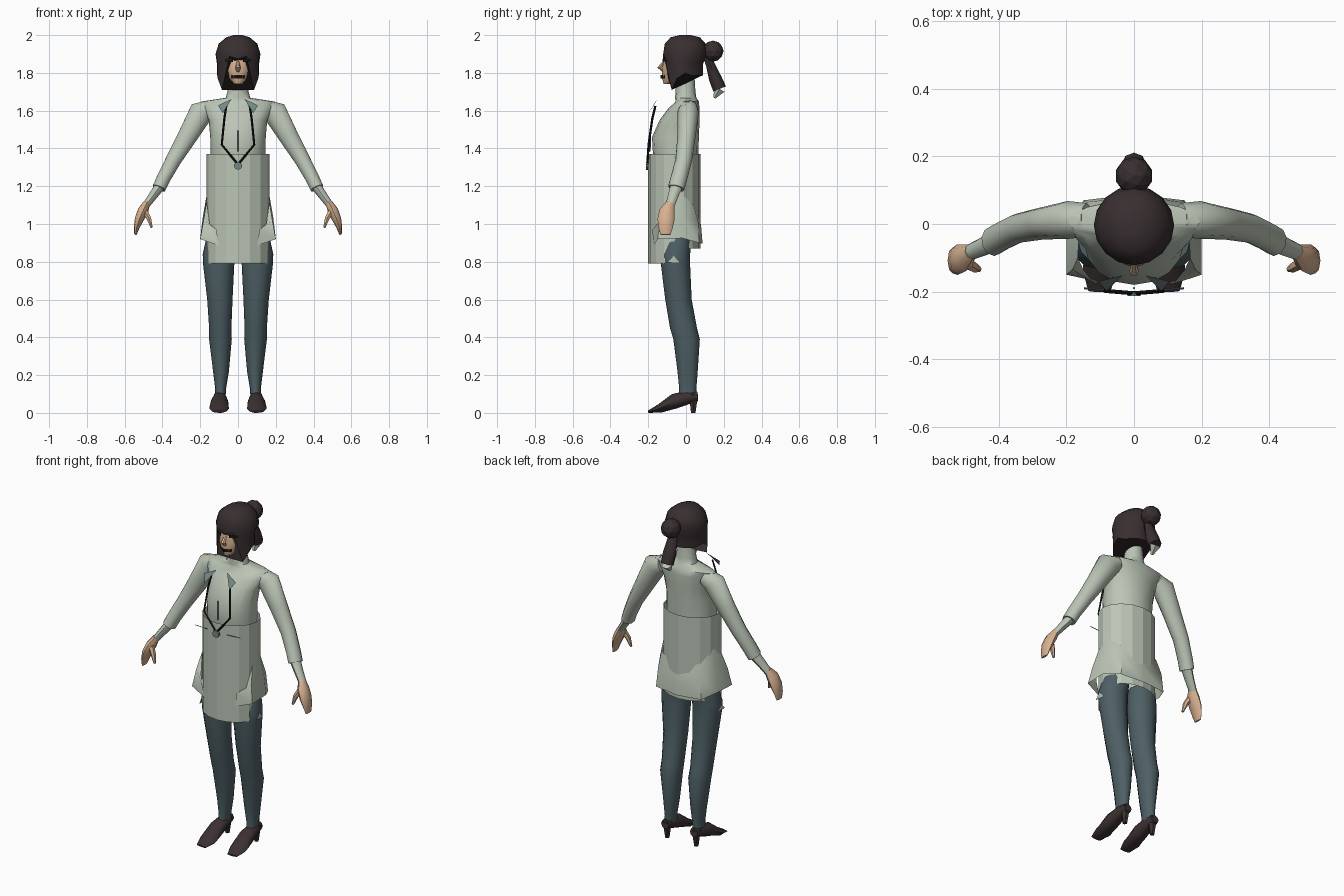
import bpy, bmesh, math
from mathutils import Vector


def material(name, r, g, b):
    m = bpy.data.materials.new(name)
    m.diffuse_color = (r, g, b, 1)
    return m


KNIT = material("pale sage knit", 0.50, 0.56, 0.47)
TIGHTS = material("slate tights", 0.075, 0.115, 0.13)
HAIR = material("dark brown hair", 0.040, 0.028, 0.030)
SKIN = material("warm skin", 0.68, 0.44, 0.28)
SHOE = material("dark brown leather", 0.045, 0.030, 0.032)
BLACK = material("black", 0.008, 0.008, 0.008)
TEAL = material("dull teal", 0.17, 0.25, 0.23)


def strips(name, rows, mat, closed=True, caps=True, smooth=50):
    """Skin consecutive rows of points with quads."""
    bm = bmesh.new()
    vr = [[bm.verts.new(p) for p in row] for row in rows]
    n = len(rows[0])
    for a, b in zip(vr, vr[1:]):
        for i in range(n if closed else n - 1):
            j = (i + 1) % n
            bm.faces.new((a[i], a[j], b[j], b[i]))
    if caps and closed:
        bm.faces.new(vr[0])
        bm.faces.new(vr[-1])
    bmesh.ops.recalc_face_normals(bm, faces=bm.faces)
    me = bpy.data.meshes.new(name)
    bm.to_mesh(me)
    bm.free()
    me.materials.append(mat)
    ob = bpy.data.objects.new(name, me)
    bpy.context.collection.objects.link(ob)
    if smooth:
        bpy.ops.object.select_all(action='DESELECT')
        ob.select_set(True)
        bpy.context.view_layer.objects.active = ob
        bpy.ops.object.shade_smooth_by_angle(angle=math.radians(smooth))
    return ob


def ring(c, u, v, a, b, n):
    return [Vector(c) + u * a * math.cos(t) + v * b * math.sin(t)
            for t in (2 * math.pi * i / n for i in range(n))]


X, Y = Vector((1, 0, 0)), Vector((0, 1, 0))


def stack(name, levels, mat, n=12, cx=0, **kw):
    """Horizontal rings: z, half width, front y, back y, optional x offset."""
    rows = [ring((cx + (l[4] if len(l) > 4 else 0), (l[2] + l[3]) / 2, l[0]),
                 X, Y, l[1], (l[3] - l[2]) / 2, n) for l in levels]
    return strips(name, rows, mat, **kw)


def limb(name, path, mat, n=8, ref=Y, side=1, **kw):
    """Rings across a path: x, y, z, radius along ref, radius across."""
    pts = [Vector((p[0] * side, p[1], p[2])) for p in path]
    rows = []
    for i, p in enumerate(path):
        t = (pts[min(i + 1, len(pts) - 1)] - pts[max(i - 1, 0)]).normalized()
        u = (ref - t * ref.dot(t)).normalized()
        rows.append(ring(pts[i], u, t.cross(u), p[3], p[4], n))
    return strips(name, rows, mat, **kw)


# Sweater body with high collar
stack("sweater_body", [
    (1.25, .140, -.16, .06), (1.37, .145, -.175, .066), (1.46, .147, -.18, .068),
    (1.55, .155, -.14, .072), (1.61, .185, -.095, .072), (1.648, .195, -.055, .068),
    (1.668, .065, -.058, .055), (1.70, .056, -.055, .05), (1.78, .047, -.055, .045)],
    KNIT, n=16)

# Straight faceted tunic, longer at the front
tunic = []
for z in (1.37, 0.79):
    row = ring((0, -.0625, z), X, Y, .168, .138, 16)
    if z < 1:
        for p in row:
            if p.y > -.11:
                p.z = .87
    tunic.append(row)
strips("tunic", tunic, KNIT, caps=False, smooth=0)

# Flared jacket hem, open at the front
top = [(.15, -.135, 1.00), (.166, -.10, 1.12), (.163, -.03, 1.17), (.125, .04, 1.10), (0, .07, 1.04)]
mid = [(.115, -.178, .97), (.182, -.135, 1.02), (.186, -.02, 1.04), (.14, .065, 1.01), (0, .08, .99)]
low = [(.10, -.172, .885), (.20, -.15, .92), (.20, -.02, .925), (.15, .07, .90), (0, .088, .895)]
hem = [r + [(-x, y, z) for x, y, z in reversed(r[:-1])] for r in (top, mid, low)]
strips("jacket_hem", hem, KNIT, closed=False)

# Head, nose, eyes and mouth
stack("head", [
    (1.742, .022, -.118, -.06), (1.775, .058, -.128, .03), (1.82, .080, -.126, .075),
    (1.89, .092, -.118, .09), (1.95, .075, -.09, .08)], SKIN, n=16)
limb("nose", [(0, -.117, 1.86, .007, .006), (0, -.140, 1.828, .014, .014),
              (0, -.122, 1.808, .010, .006)], SKIN, n=6, ref=X)
strips("mouth", [[(-.038, -.112, z), (0, -.136, z), (.038, -.112, z)]
                 for z in (1.771, 1.789)], BLACK, closed=False, smooth=0)

# Hair cap: short fringe, pointed side locks, longer nape
cap = [ring((0, -.004, z), X, Y, a, b, 16) for z, a, b in
       ((2.0, .025, .03), (1.988, .062, .078), (1.955, .102, .108), (1.90, .119, .117))]
edge = ring((0, -.004, 1.9), X, Y, .120, .118, 16)
for i, p in enumerate(edge):
    f = -math.sin(2 * math.pi * i / 16)
    if f > .8:
        p.z = 1.888 if i % 2 else 1.875
    elif f > .6:
        p.z = 1.71
        p.y += .012
    elif f > .2:
        p.z = 1.77
        p.x *= .97
    elif f > -.2:
        p.z = 1.80
        p.x *= .93
    else:
        p.z = 1.785
        p.x *= .8
        p.y *= .8
back = [p.copy() for p in edge]
for p, e in zip(back, edge):
    p.z = max(e.z, 1.85) - .0
strips("hair_cap", cap + [back, edge], HAIR)

# Bun and short ponytail
bpy.ops.mesh.primitive_ico_sphere_add(subdivisions=2, radius=.056, location=(0, .143, 1.915))
bun = bpy.context.object
bun.name = "hair_bun"
bun.data.materials.append(HAIR)
limb("ponytail", [(0, .115, 1.88, .022, .022), (0, .13, 1.84, .032, .024),
                  (0, .155, 1.77, .040, .034), (0, .178, 1.715, .036, .036)], HAIR, ref=X)
limb("ponytail_tip", [(0, .178, 1.715, .034, .034), (0, .150, 1.668, .008, .008)], KNIT, n=6, ref=X)

for s, tag in ((1, "left"), (-1, "right")):
    # Eyes and brows
    strips("eye_" + tag, [[(s * .027, -.124, z), (s * .048, -.115, z + .003), (s * .068, -.099, z)]
                          for z in (1.857, 1.874)], BLACK, closed=False, smooth=0)

    # Sleeve with a loose cuff and a narrow wrist
    limb("sleeve_" + tag, [
        (.14, .012, 1.615, .050, .045), (.195, .012, 1.592, .056, .068),
        (.27, .002, 1.46, .048, .054), (.342, -.012, 1.338, .044, .043),
        (.395, -.038, 1.24, .044, .038), (.418, -.052, 1.19, .044, .037)], KNIT, n=10, side=s)
    limb("wrist_" + tag, [(.41, -.048, 1.205, .034, .028), (.45, -.068, 1.15, .028, .023),
                          (.49, -.085, 1.095, .024, .019)], KNIT, side=s)

    # Hand and thumb
    limb("hand_" + tag, [
        (.483, -.083, 1.11, .024, .019), (.503, -.100, 1.07, .041, .028),
        (.523, -.106, 1.025, .045, .024), (.537, -.108, .98, .038, .015),
        (.543, -.108, .943, .026, .006)], SKIN, side=s)
    limb("thumb_" + tag, [(.495, -.115, 1.07, .018, .018), (.472, -.128, 1.03, .016, .014),
                          (.457, -.134, .98, .008, .006)], SKIN, n=6, side=s)

    # Leg
    stack("leg_" + tag, [
        (.93, .075, -.12, .03, -.004 * s), (.84, .085, -.135, .022, .006 * s),
        (.78, .082, -.132, .022, .006 * s), (.60, .067, -.110, .030, 0),
        (.45, .059, -.085, .058, -.002 * s), (.39, .060, -.067, .073, -.003 * s),
        (.22, .042, -.045, .062, -.006 * s), (.13, .029, -.036, .055, -.004 * s),
        (.08, .028, -.040, .055, -.002 * s)], TIGHTS, n=12, cx=.096 * s)

    # Court shoe with a slim heel
    limb("shoe_" + tag, [
        (.103, -.20, .006, .032, .006), (.10, -.14, .023, .052, .023),
        (.098, -.06, .062, .046, .040), (.096, .01, .082, .036, .036),
        (.095, .062, .088, .026, .026)], SHOE, ref=X, side=s)
    stack("heel_" + tag, [(.10, .030, .0, .068), (.05, .020, .018, .06), (0, .012, .025, .052)],
          SHOE, n=6, cx=.096 * s)

    # Pale lace notch on the outer thigh
    strips("thigh_notch_" + tag, [[(s * .187, -.10, .797), (s * .187, -.035, .797)],
                                  [(s * .190, -.068, .832), (s * .190, -.066, .832)]],
           KNIT, closed=False, smooth=0)

    # Neck cord, collar tip and side pin
    limb("cord_" + tag, [
        (.062, -.162, 1.625, .006, .006), (.072, -.178, 1.56, .006, .006),
        (.086, -.198, 1.42, .006, .006), (.0, -.205, 1.315, .006, .006)],
        BLACK, n=4, side=s, smooth=0)
    strips("collar_tip_" + tag, [[(s * .034, -.152, 1.662), (s * .105, -.170, 1.628)],
                                 [(s * .080, -.198, 1.588), (s * .082, -.198, 1.588)]],
           TEAL, closed=False, smooth=0)
    limb("pin_" + tag, [(.065, -.197, 1.315, .003, .001), (.148, -.19, 1.315, .003, .001)],
         TIGHTS, n=4, side=s, smooth=0)

# Pendant and the short seam above it
bpy.ops.mesh.primitive_cylinder_add(vertices=10, radius=.021, depth=.012,
                                    location=(0, -.207, 1.308), rotation=(math.pi / 2, 0, 0))
pendant = bpy.context.object
pendant.name = "pendant"
pendant.data.materials.append(TEAL)
limb("seam_pin", [(0, -.19, 1.385, .003, .003), (0, -.188, 1.495, .003, .003)],
     TIGHTS, n=4, smooth=0)
